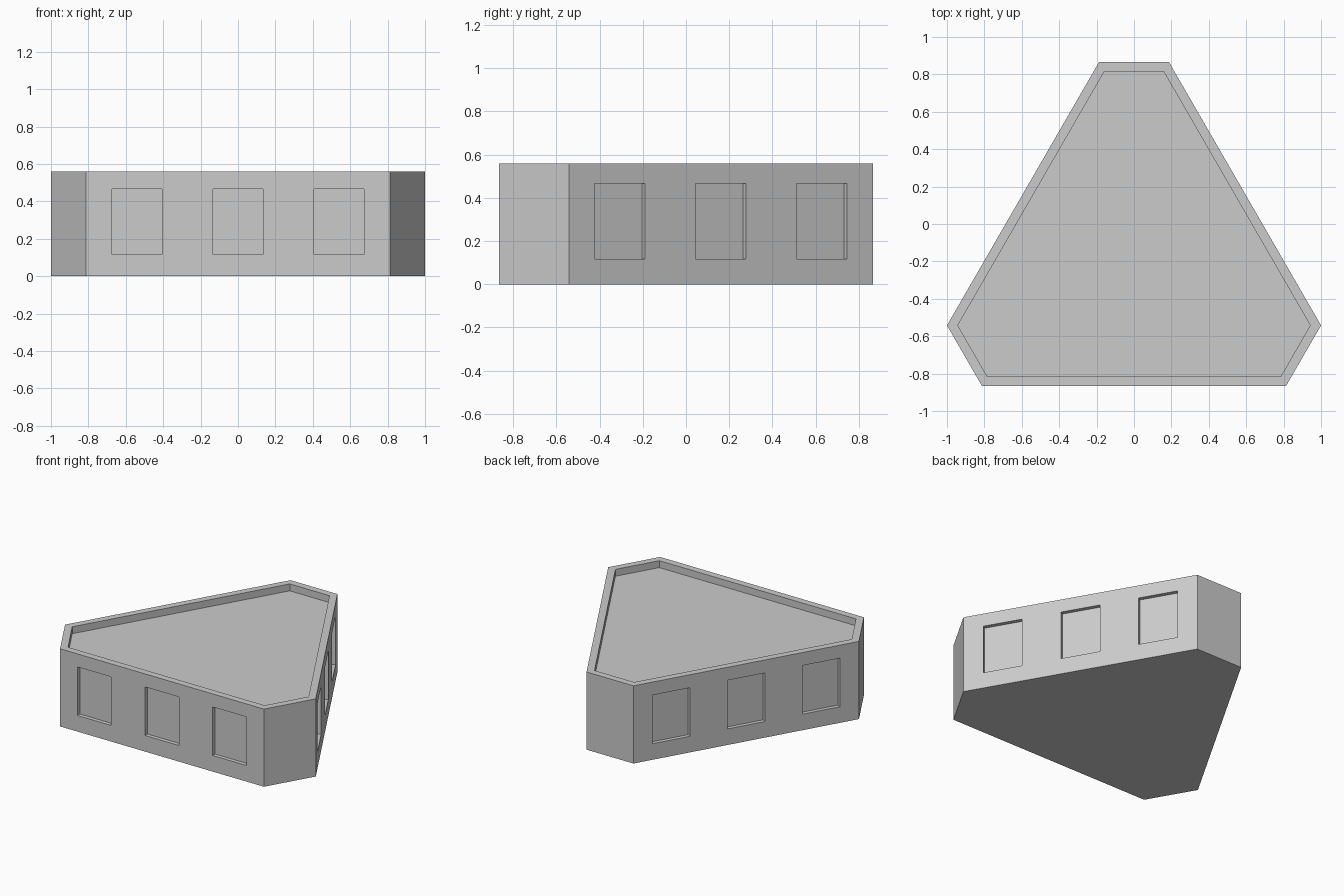
import bpy, bmesh
from math import sqrt, radians
from mathutils import Matrix, Vector

if "Cube" in bpy.data.objects:
    bpy.data.objects.remove(bpy.data.objects["Cube"])

LONG, SHORT, HEIGHT = 1.626, 0.374, 0.56
RIM, RIM_DEPTH = 0.05, 0.05
WIN_W, WIN_Z0, WIN_Z1, WIN_DEPTH, WIN_STEP = 0.27, 0.116, 0.466, 0.028, 0.54
APOTHEM = (LONG + 2 * SHORT) / (2 * sqrt(3))      # centre to a long wall
CENTRE_Y = -(LONG + SHORT) * sqrt(3) / 4 + APOTHEM


def turn(i):
    """Three-fold rotation about the centre of the plan."""
    return Matrix.Translation((0, CENTRE_Y, 0)) @ Matrix.Rotation(radians(120 * i), 4, 'Z')


def new_object(name, bm):
    mesh = bpy.data.meshes.new(name)
    bm.to_mesh(mesh)
    bm.free()
    obj = bpy.data.objects.new(name, mesh)
    bpy.context.collection.objects.link(obj)
    return obj


# Solid block: truncated triangle plan, extruded, top inset and sunk to leave a parapet
bm = bmesh.new()
plan = [turn(i) @ Vector((x, -APOTHEM, 0)) for i in range(3) for x in (-LONG / 2, LONG / 2)]
base = bm.faces.new([bm.verts.new(p) for p in plan])
ext = bmesh.ops.extrude_face_region(bm, geom=[base])["geom"]
bmesh.ops.translate(bm, vec=(0, 0, HEIGHT), verts=[g for g in ext if isinstance(g, bmesh.types.BMVert)])
bmesh.ops.recalc_face_normals(bm, faces=bm.faces)
top = next(f for f in bm.faces if f.normal.z > 0.9)
bmesh.ops.inset_region(bm, faces=[top], thickness=RIM, use_even_offset=True)
deck = bmesh.ops.extrude_face_region(bm, geom=[top])["geom"]
bmesh.ops.translate(bm, vec=(0, 0, -RIM_DEPTH), verts=[g for g in deck if isinstance(g, bmesh.types.BMVert)])
if top.is_valid:
    bmesh.ops.delete(bm, geom=[top], context='FACES_ONLY')
bmesh.ops.recalc_face_normals(bm, faces=bm.faces)
building = new_object("building_block", bm)

# Window recesses: three per long wall
bm = bmesh.new()
for i in range(3):
    for k in (-1, 0, 1):
        place = turn(i) @ Matrix.Translation((k * WIN_STEP, -APOTHEM, (WIN_Z0 + WIN_Z1) / 2))
        size = Matrix.Diagonal((WIN_W, 2 * WIN_DEPTH, WIN_Z1 - WIN_Z0, 1))
        bmesh.ops.create_cube(bm, size=1, matrix=place @ size)
cutter = new_object("window_cutter", bm)
cutter.hide_render = True

cut = building.modifiers.new("windows", 'BOOLEAN')
cut.object, cut.operation, cut.solver = cutter, 'DIFFERENCE', 'EXACT'
bpy.context.view_layer.objects.active = building
building.select_set(True)
bpy.ops.object.modifier_apply(modifier=cut.name)
bpy.data.objects.remove(cutter)
